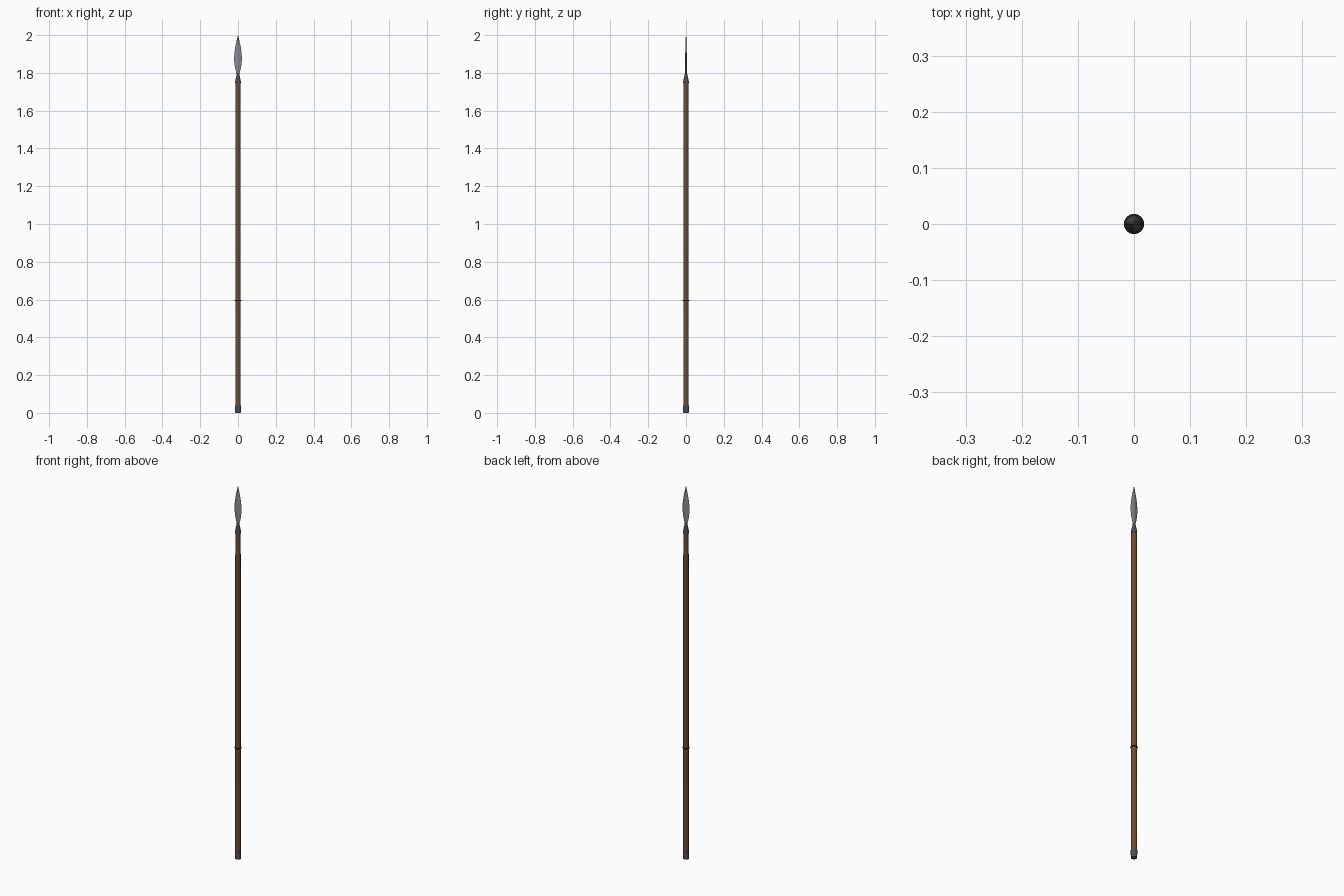
import bpy, bmesh, math

if "Cube" in bpy.data.objects:
    bpy.data.objects.remove(bpy.data.objects["Cube"])


def material(name, rgb):
    m = bpy.data.materials.new(name)
    m.diffuse_color = (*rgb, 1)
    m.use_nodes = True
    m.node_tree.nodes["Principled BSDF"].inputs["Base Color"].default_value = m.diffuse_color
    return m


wood = material("wood", (0.16, 0.075, 0.035))
dark_iron = material("dark_iron", (0.07, 0.08, 0.09))
steel = material("steel", (0.23, 0.26, 0.29))
leather = material("leather", (0.02, 0.015, 0.012))


def loft(name, sections, sides, mat, smooth=True):
    """Skin elliptical rings given as (z, half width, half depth)."""
    bm = bmesh.new()
    rings = []
    for z, rx, ry in sections:
        rings.append([bm.verts.new((rx * math.cos(2 * math.pi * i / sides),
                                    ry * math.sin(2 * math.pi * i / sides), z))
                      for i in range(sides)])
    for a, b in zip(rings, rings[1:]):
        for i in range(sides):
            j = (i + 1) % sides
            bm.faces.new((a[i], a[j], b[j], b[i]))
    bm.faces.new(rings[0][::-1])
    bm.faces.new(rings[-1])
    mesh = bpy.data.meshes.new(name)
    bm.to_mesh(mesh)
    bm.free()
    ob = bpy.data.objects.new(name, mesh)
    bpy.context.collection.objects.link(ob)
    mesh.materials.append(mat)
    if smooth:
        bpy.ops.object.select_all(action='DESELECT')
        ob.select_set(True)
        bpy.context.view_layer.objects.active = ob
        bpy.ops.object.shade_smooth_by_angle(angle=math.radians(35))
    return ob


def turned(name, profile, mat, sides=16):
    return loft(name, [(z, r, r) for z, r in profile], sides, mat)


# Long, slightly tapered wooden shaft
turned("shaft", [(0.01, 0.0145), (1.76, 0.0135)], wood)

# Iron cap at the foot
turned("butt_cap", [(0, 0.0145), (0.035, 0.016), (0.04, 0.0155)], dark_iron)

# Conical socket holding the blade
turned("socket", [(1.745, 0.015), (1.755, 0.015), (1.80, 0.0055)], dark_iron)

# Leaf blade with a diamond cross-section
blade = [(1.775, 0.006, 0.004), (1.80, 0.009, 0.004), (1.83, 0.0165, 0.004),
         (1.855, 0.0197, 0.004), (1.88, 0.0205, 0.004), (1.905, 0.0192, 0.004),
         (1.93, 0.0158, 0.0038), (1.96, 0.0097, 0.003), (1.985, 0.004, 0.0018),
         (2.0, 0.0003, 0.0003)]
loft("blade", blade, 4, steel, smooth=False)

# Grip ring around the shaft
bpy.ops.mesh.primitive_torus_add(major_radius=0.015, minor_radius=0.003,
                                 major_segments=24, minor_segments=8,
                                 location=(0, 0, 0.595))
ring = bpy.context.object
ring.name = "grip_ring"
ring.data.materials.append(leather)
bpy.ops.object.shade_smooth_by_angle(angle=math.radians(60))
